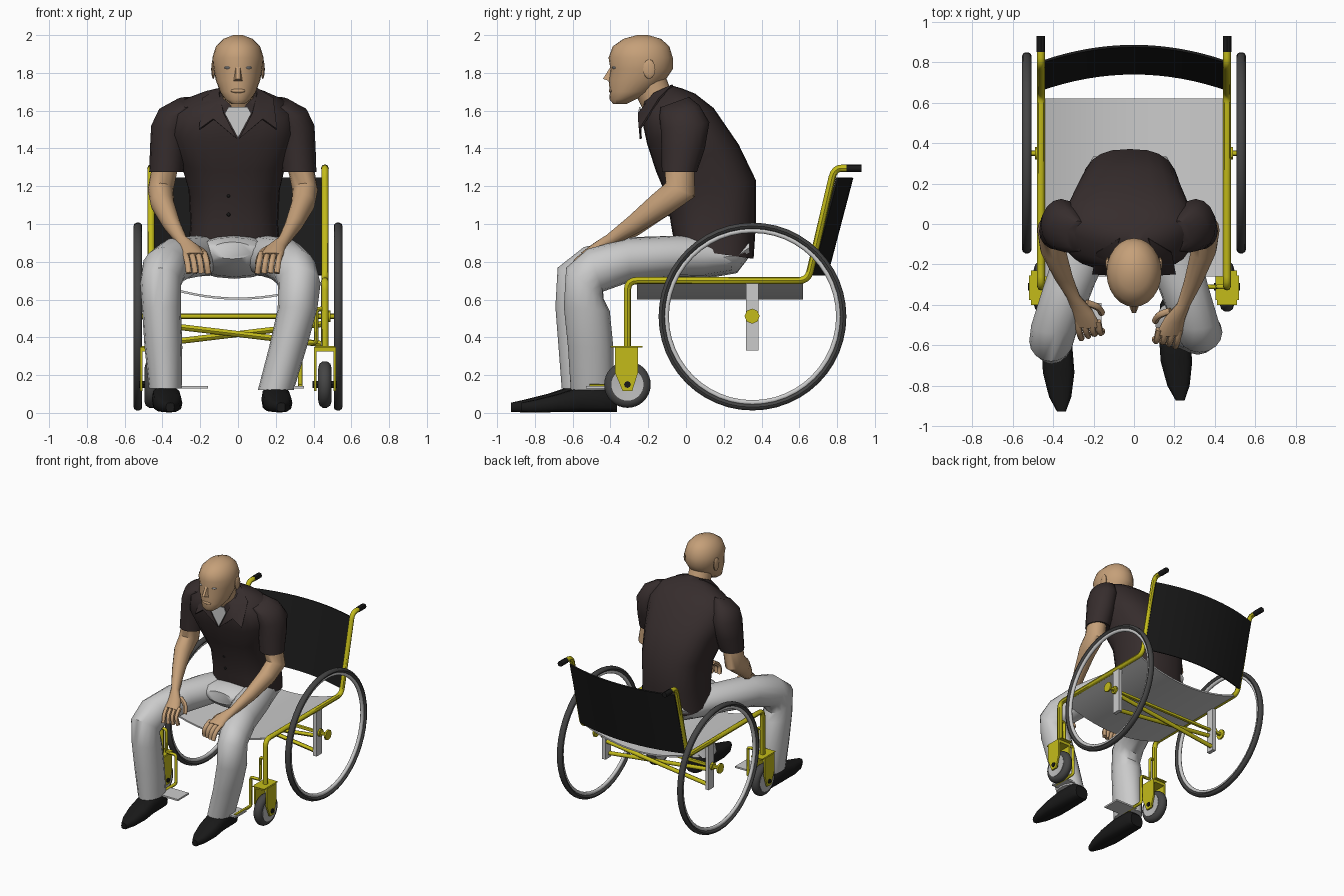
import bpy, bmesh
from math import sin, cos, radians, pi, copysign
from mathutils import Vector

if "Cube" in bpy.data.objects:
    bpy.data.objects.remove(bpy.data.objects["Cube"])


def material(name, r, g, b):
    m = bpy.data.materials.new(name)
    m.diffuse_color = (r, g, b, 1)
    m.use_nodes = True
    m.node_tree.nodes["Principled BSDF"].inputs["Base Color"].default_value = m.diffuse_color
    return m


YELLOW = material("yellow paint", 0.55, 0.5, 0.01)
BLACK = material("black", 0.01, 0.01, 0.01)
RUBBER = material("rubber", 0.06, 0.06, 0.06)
SHIRT = material("dark shirt", 0.037, 0.026, 0.026)
SKIN = material("skin", 0.56, 0.35, 0.19)
CLOTH = material("light grey", 0.64, 0.64, 0.64)
GREY = material("mid grey", 0.5, 0.5, 0.5)


def mesh(name, verts, faces, mat, thick=0):
    me = bpy.data.meshes.new(name)
    me.from_pydata([tuple(v) for v in verts], [], faces)
    bm = bmesh.new()
    bm.from_mesh(me)
    bmesh.ops.recalc_face_normals(bm, faces=bm.faces)
    bm.to_mesh(me)
    bm.free()
    ob = bpy.data.objects.new(name, me)
    bpy.context.collection.objects.link(ob)
    me.materials.append(mat)
    if thick:
        mod = ob.modifiers.new("thickness", 'SOLIDIFY')
        mod.thickness, mod.offset = thick, 0
    return ob


def loft(name, rings, mat, n=16, p=1):
    """Skin over ellipses (x, y, z, half width, half depth, tilt about x); p < 1 squares them."""
    verts, faces = [], []
    for x, y, z, a, b, tilt in rings:
        t = radians(tilt)
        for i in range(n):
            u = 2 * pi * i / n
            c, s = (copysign(abs(k) ** p, k) for k in (cos(u), sin(u)))
            verts.append((x + a * c, y + b * s * cos(t), z + b * s * sin(t)))
    for r in range(len(rings) - 1):
        for i in range(n):
            j = (i + 1) % n
            faces.append((r * n + i, r * n + j, (r + 1) * n + j, (r + 1) * n + i))
    faces += [tuple(range(n)), tuple(range(len(verts) - n, len(verts)))]
    return mesh(name, verts, faces, mat)


def tube(name, pts, r, mat, bend=0.05):
    """Round tube along a path with rounded corners."""
    pts = [Vector(p) for p in pts]
    path = [pts[0]]
    for a, b, c in zip(pts, pts[1:], pts[2:]):
        p = b + (a - b).normalized() * min(bend, (a - b).length / 2)
        q = b + (c - b).normalized() * min(bend, (c - b).length / 2)
        path += [p.lerp(b, t).lerp(b.lerp(q, t), t) for t in (0, .25, .5, .75, 1)]
    path.append(pts[-1])
    cu = bpy.data.curves.new(name, 'CURVE')
    cu.dimensions, cu.bevel_depth, cu.bevel_resolution, cu.use_fill_caps = '3D', r, 2, True
    sp = cu.splines.new('POLY')
    sp.points.add(len(path) - 1)
    for s, p in zip(sp.points, path):
        s.co = (*p, 1)
    cu.materials.append(mat)
    ob = bpy.data.objects.new(name, cu)
    bpy.context.collection.objects.link(ob)


def prism(name, yz, x0, x1, mat):
    n = len(yz)
    verts = [(x, y, z) for x in (x0, x1) for y, z in yz]
    faces = [tuple(range(n)), tuple(range(n, 2 * n))]
    faces += [(i, (i + 1) % n, n + (i + 1) % n, n + i) for i in range(n)]
    mesh(name, verts, faces, mat)


def box(name, x, y, z, mat):
    prism(name, [(y[0], z[0]), (y[1], z[0]), (y[1], z[1]), (y[0], z[1])], *x, mat)


def lathe(name, profile, centre, mat, n=48):
    """Closed (x, radius) profile turned about an axle along x."""
    k = len(profile)
    verts = [(centre[0] + x, centre[1] + r * cos(2 * pi * i / n), centre[2] + r * sin(2 * pi * i / n))
             for i in range(n) for x, r in profile]
    faces = [(i * k + j, i * k + (j + 1) % k, (i + 1) % n * k + (j + 1) % k, (i + 1) % n * k + j)
             for i in range(n) for j in range(k)]
    mesh(name, verts, faces, mat)


def circle(r, w, h, n=10):
    return [(w * cos(2 * pi * i / n), r + h * sin(2 * pi * i / n)) for i in range(n)]


def ball(name, c, s, mat):
    loft(name, [(c[0], c[1], c[2] - s[2] * cos(t), s[0] * sin(t), s[1] * sin(t), 0)
                for t in [0.05 + (pi - 0.1) * i / 6 for i in range(7)]], mat, 10)


def sheet(name, f, mat, n=16):
    """Sling spanning x with f(u, v), u in -1..1 and v in 0..1."""
    verts = [f(2 * i / n - 1, v) for i in range(n + 1) for v in (0, 1)]
    mesh(name, verts, [(2 * i, 2 * i + 1, 2 * i + 3, 2 * i + 2) for i in range(n)], mat, 0.012)


# Wheelchair slings and cross bracing
sheet("seat", lambda u, v: (.46 * u, -.26 + .88 * v, .695 - .09 * (1 - u * u)), CLOTH)
sheet("backrest", lambda u, v: (.46 * u, .665 + .135 * v + .08 * (1 - u * u), .73 + .515 * v), BLACK)
tube("axle_tube", [(-.55, .35, .512), (.55, .35, .512)], .014, YELLOW)
for s in (1, -1):
    tube("cross_brace", [(-.44 * s, .35 + .015 * s, .365), (.44 * s, .35 + .015 * s, .47)], .016, YELLOW)

for s in (1, -1):
    # Side frame and push handle
    X = .46 * s
    tube("side_frame", [(X, -.31, .33), (X, -.31, .70), (X, .645, .70), (X, .785, 1.295), (X, .86, 1.295)],
         .019, YELLOW)
    tube("handle_grip", [(X, .85, 1.295), (X, .93, 1.295)], .021, BLACK)
    box("axle_plate", (.44 * s, .47 * s), (.318, .385), (.33, .70), CLOTH)
    # Large wheel
    hub = (.53 * s, .352, .51)
    lathe("tyre", circle(.48, .023, .018), hub, RUBBER)
    lathe("wheel_rim", circle(.456, .014, .014), hub, CLOTH)
    tube("axle_knob", [(.54 * s, .35, .512), (.553 * s, .35, .512)], .04, YELLOW)
    tube("axle_collar", [(.475 * s, .35, .512), (.49 * s, .35, .512)], .03, YELLOW)
    # Caster
    c = (X, -.31, .15)
    lathe("caster_tyre", circle(.09, .035, .035), c, RUBBER, 32)
    lathe("caster_hub", [(-.028, .004), (.028, .004), (.036, .085), (-.036, .085)], c, GREY, 32)
    side = [(-.375, .35), (-.255, .35), (-.255, .21), (-.285, .115), (-.335, .115), (-.375, .21)]
    for x in (.402, .505):
        prism("caster_fork_side", side, x * s, (x + .013) * s, YELLOW)
    box("caster_fork_top", (.402 * s, .518 * s), (-.375, -.255), (.325, .35), YELLOW)
    box("caster_guard", (.41 * s, .51 * s), (-.40, -.23), (.347, .353), YELLOW)
    tube("caster_axle", [(.395 * s, -.31, .15), (.525 * s, -.31, .15)], .018, BLACK)
    # Footrest
    tube("footrest_hanger", [(X, -.31, .55), (.415 * s, -.31, .55), (.415 * s, -.31, .37), (.33 * s, -.31, .37),
                             (.33 * s, -.31, .14), (.33 * s, -.51, .14)], .012, YELLOW, .02)
    box("footplate", (.16 * s, .35 * s), (-.53, -.39), (.13, .143), CLOTH)

# Shirt body, collar, undershirt and buttons
loft("shirt", [(-.02, .15, .845, .245, .21, -8), (-.02, .145, 1.0, .232, .225, 0),
               (-.02, .135, 1.185, .242, .24, 11), (-.025, .06, 1.35, .285, .23, 18),
               (-.03, -.03, 1.52, .335, .20, 28), (-.025, -.09, 1.61, .30, .16, 30),
               (-.015, -.125, 1.655, .20, .12, 32), (0, -.155, 1.69, .10, .085, 32)], SHIRT, 24, .75)
for s in (1, -1):
    mesh("collar", [(.10 * s, -.17, 1.69), (.075 * s, -.25, 1.585), (.005 * s, -.24, 1.45),
                    (.13 * s, -.25, 1.555), (.205 * s, -.245, 1.50), (.185 * s, -.14, 1.665),
                    (.07 * s, -.07, 1.735)],
         [(0, 1, 3, 5), (1, 2, 3), (3, 4, 5), (0, 5, 6)], SHIRT, .01)
mesh("undershirt", [(-.07, -.25, 1.585), (0, -.238, 1.455), (.07, -.25, 1.585), (.05, -.244, 1.62),
                    (-.05, -.244, 1.62)], [(0, 1, 2, 3, 4)], CLOTH, .008)
for y, z in ((-.10, 1.15), (-.09, 1.05)):
    ball("button", (-.05, y, z), (.01, .008, .01), BLACK)

# Trousers
loft("trouser_seat", [(-.02, .335, .875, .18, .05, 90), (-.02, .27, .83, .22, .09, 90),
                      (-.02, .10, .82, .25, .11, 90), (-.02, -.05, .83, .23, .11, 90),
                      (-.03, -.14, .85, .19, .08, 90), (-.03, -.19, .86, .11, .045, 90)], CLOTH)
loft("left_trouser_leg", [(.09, .24, .83, .11, .08, 90), (.11, .1, .83, .135, .105, 90),
                          (.16, -.05, .83, .14, .108, 90),
                          (.24, -.30, .81, .125, .115, 95), (.30, -.48, .755, .118, .12, 110),
                          (.325, -.535, .685, .112, .13, 140), (.315, -.525, .55, .105, .122, 175),
                          (.265, -.505, .35, .10, .12, 180), (.20, -.495, .12, .095, .115, 180)], CLOTH)
loft("right_trouser_leg", [(-.13, .24, .83, .11, .08, 90), (-.155, .1, .83, .135, .105, 90),
                           (-.22, -.05, .83, .14, .108, 90),
                           (-.32, -.30, .815, .125, .115, 95), (-.39, -.50, .765, .118, .12, 110),
                           (-.41, -.58, .685, .108, .13, 140), (-.405, -.57, .55, .103, .122, 175),
                           (-.395, -.55, .35, .10, .125, 180), (-.385, -.53, .13, .087, .128, 180)], CLOTH)

# Shoes
for name, x, y, lean in (("left_shoe", .20, 0, .02), ("right_shoe", -.38, -.055, .015)):
    loft(name, [(x, y - .365, .055, .055, .05, 90), (x, y - .40, .072, .072, .068, 90),
                (x, y - .56, .072, .076, .068, 90), (x + lean / 2, y - .68, .052, .078, .048, 90),
                (x + lean, y - .80, .036, .055, .034, 90), (x + lean * 1.4, y - .872, .03, .022, .024, 90)],
         BLACK, 12, .65)

# Sleeves, arms and hands
for side, s, dx, dy in (("left", 1, 0, 0), ("right", -1, .055, .04)):
    def px(x):
        return s * (x + dx)
    loft(side + "_sleeve", [(px(.22), -.06, 1.645, .06, .08, 20), (px(.275), -.035, 1.60, .092, .11, 15),
                            (px(.305), -.005, 1.52, .10, .13, 8), (px(.315), -.015, 1.40, .096, .115, 0),
                            (px(.325), -.035, 1.275, .09, .093, 0)], SHIRT)
    loft(side + "_arm", [(px(.33), -.035, 1.31, .07, .08, 0), (px(.355), -.03, 1.18, .068, .085, -25),
                         (px(.345), -.13, 1.105, .063, .07, -50), (px(.295), -.28 + dy / 2, .995, .047, .05, -56),
                         (px(.245), -.40 + dy, .915, .033, .034, -56),
                         (px(.20), -.47 + dy, .875, .052, .03, -52),
                         (px(.175), -.54 + dy, .83, .064, .024, -48)], SKIN)
    for i in range(4):
        k = .225 - .034 * i
        tube(side + "_finger", [(px(k), -.52 + dy, .845), (px(k - .012), -.585 + dy, .805),
                                (px(k - .02), -.605 + dy + .012 * i, .74)], .016, SKIN)
    tube(side + "_thumb", [(px(.18), -.43 + dy, .88), (px(.12), -.45 + dy, .85), (px(.105), -.48 + dy, .79)],
         .017, SKIN)

# Neck and head
loft("neck", [(0, -.12, 1.60, .09, .09, 30), (0, -.165, 1.68, .085, .09, 22),
              (0, -.20, 1.77, .085, .09, 15)], SKIN)
loft("head", [(0, -.35, 1.635, .035, .035, 0), (0, -.335, 1.66, .068, .07, 0), (0, -.285, 1.70, .095, .118, 0),
              (0, -.26, 1.76, .117, .15, 0), (0, -.235, 1.82, .13, .165, 0), (0, -.24, 1.88, .136, .17, 0),
              (0, -.238, 1.94, .117, .15, 0), (0, -.232, 1.98, .078, .10, 0), (0, -.23, 2.0, .025, .03, 0)],
     SKIN, 24)
mesh("nose", [(-.01, -.395, 1.84), (.01, -.395, 1.84), (-.026, -.40, 1.755), (.026, -.40, 1.755),
              (-.01, -.44, 1.768), (.01, -.44, 1.768)],
     [(0, 1, 5, 4), (0, 4, 2), (1, 3, 5), (2, 4, 5, 3), (0, 2, 3, 1)], SKIN)
ball("lips", (0, -.397, 1.705), (.04, .012, .012), SKIN)
ball("chin", (0, -.372, 1.665), (.04, .03, .03), SKIN)
for s in (1, -1):
    ball("ear", (.131 * s, -.195, 1.82), (.011, .034, .052), SKIN)
    ball("eye", (.05 * s, -.374, 1.828), (.023, .018, .009), CLOTH)

# Turn tubes into meshes and shade
bpy.ops.object.select_all(action='SELECT')
bpy.context.view_layer.objects.active = bpy.data.objects["side_frame"]
bpy.ops.object.convert(target='MESH')
bpy.ops.object.select_all(action='SELECT')
bpy.ops.object.shade_smooth_by_angle(angle=radians(45))
